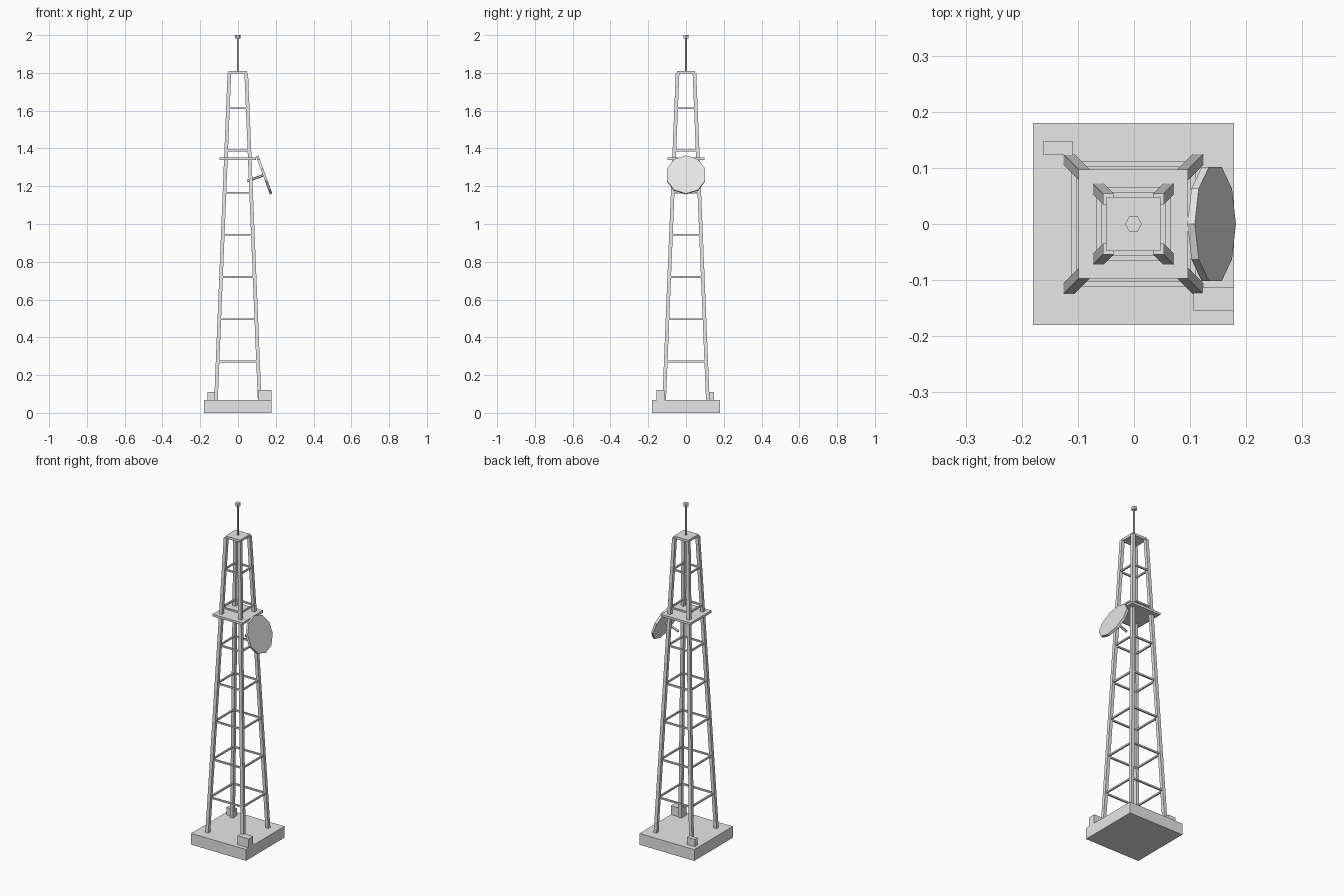
import bpy, bmesh, math
from mathutils import Matrix, Vector

if "Cube" in bpy.data.objects:
    bpy.data.objects.remove(bpy.data.objects["Cube"])

CX = -0.001          # tower axis
BASE_TOP, LEG_TOP = 0.067, 1.80
LEG_W, RUNG_W = 0.019, 0.009

grey = bpy.data.materials.new("light grey metal")
grey.diffuse_color = (0.8, 0.8, 0.8, 1)
grey.use_nodes = True
grey.node_tree.nodes["Principled BSDF"].inputs["Base Color"].default_value = grey.diffuse_color


def finish(name, bm):
    bmesh.ops.recalc_face_normals(bm, faces=bm.faces)
    mesh = bpy.data.meshes.new(name)
    bm.to_mesh(mesh)
    bm.free()
    mesh.materials.append(grey)
    obj = bpy.data.objects.new(name, mesh)
    bpy.context.collection.objects.link(obj)
    return obj


def add_box(bm, lo, hi):
    lo, hi = Vector(lo), Vector(hi)
    mat = Matrix.Translation((lo + hi) / 2) @ Matrix.Diagonal((*(hi - lo), 1))
    bmesh.ops.create_cube(bm, size=1, matrix=mat)


def box(name, lo, hi):
    bm = bmesh.new()
    add_box(bm, lo, hi)
    return finish(name, bm)


def rod(name, start, end, radius, sides, turn=0.0):
    """Straight prism between two points."""
    start, end = Vector(start), Vector(end)
    axis = end - start
    rot = axis.to_track_quat('Z', 'Y').to_matrix().to_4x4()
    mat = Matrix.Translation((start + end) / 2) @ rot @ Matrix.Rotation(turn, 4, 'Z')
    bm = bmesh.new()
    bmesh.ops.create_cone(bm, cap_ends=True, segments=sides, radius1=radius,
                          radius2=radius, depth=axis.length, matrix=mat)
    return finish(name, bm)


def leg_centre(z):
    """Distance of a leg's centre line from the tower axis at height z."""
    return 0.1155 - 0.0409 * (z - BASE_TOP)


# Foundation slab and the two equipment boxes
box("base_slab", (-0.18, -0.18, 0), (0.178, 0.18, BASE_TOP))
box("large_equipment_box", (0.106, -0.155, BASE_TOP), (0.178, -0.113, 0.12))
box("small_equipment_box", (-0.161, 0.123, BASE_TOP), (-0.11, 0.148, 0.11))

# Four tapering legs with square section
for side, sx in (("left", -1), ("right", 1)):
    for end, sy in (("front", -1), ("back", 1)):
        bm = bmesh.new()
        add_box(bm, (-LEG_W / 2, -LEG_W / 2, BASE_TOP), (LEG_W / 2, LEG_W / 2, LEG_TOP))
        for v in bm.verts:
            v.co.x += CX + sx * leg_centre(v.co.z)
            v.co.y += sy * leg_centre(v.co.z)
        finish(f"{end}_{side}_leg", bm)

# Square rings of horizontal braces
for i in range(7):
    z = 0.272 + 0.2235 * i
    c, h = leg_centre(z), RUNG_W / 2
    bm = bmesh.new()
    for s in (-1, 1):
        add_box(bm, (CX - c, s * c - h, z - h), (CX + c, s * c + h, z + h))
        add_box(bm, (CX + s * c - h, -c, z - h), (CX + s * c + h, c, z + h))
    finish(f"brace_ring_{i + 1}", bm)

# Platform and top plate
box("platform", (CX - 0.0975, -0.0975, 1.34), (CX + 0.0975, 0.0975, 1.353))
box("top_plate", (CX - 0.048, -0.048, 1.796), (CX + 0.048, 0.048, 1.81))

# Mast with a six-sided tip
rod("mast", (CX, 0, 1.81), (CX, 0, 1.985), 0.005, 6)
rod("mast_tip", (CX, 0, 1.983), (CX, 0, 2.0), 0.0152, 6, math.pi / 2)

# Ten-sided dish tilted upward, held by a rear arm
tilt = math.radians(20)
normal = Vector((math.cos(tilt), 0, math.sin(tilt)))
face = Vector((0.145, 0, 1.262))
dish = bmesh.new()
place = Matrix.Translation(face - normal * 0.007) @ Matrix.Rotation(math.pi / 2 - tilt, 4, 'Y') \
    @ Matrix.Rotation(math.pi / 2, 4, 'Z')
bmesh.ops.create_cone(dish, cap_ends=True, segments=10, radius1=0.107, radius2=0.107,
                      depth=0.014, matrix=place)
finish("dish", dish)
rod("dish_arm", face - normal * 0.102, face - normal * 0.012, 0.007, 6)
